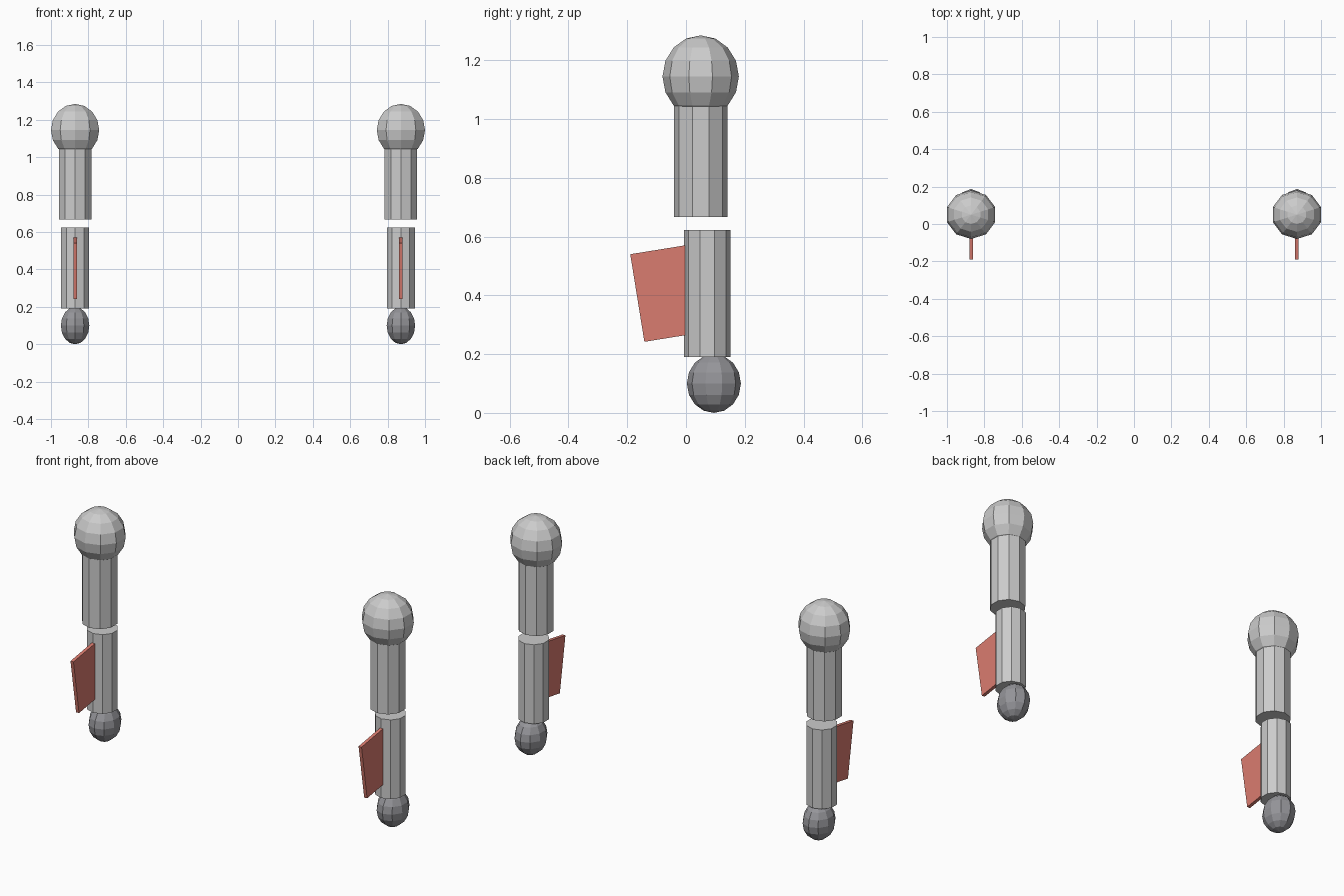
import bpy

if "Cube" in bpy.data.objects:
    bpy.data.objects.remove(bpy.data.objects["Cube"])

SIDES = 10


def material(name, color):
    m = bpy.data.materials.new(name)
    m.diffuse_color = (*color, 1)
    m.use_nodes = True
    m.node_tree.nodes["Principled BSDF"].inputs["Base Color"].default_value = m.diffuse_color
    return m


red = material("red", (0.70, 0.20, 0.16))
dark = material("dark_grey", (0.30, 0.30, 0.32))
grey = material("grey", (0.60, 0.60, 0.63))


def finish(name, mat):
    ob = bpy.context.object
    ob.name = name
    ob.data.materials.append(mat)
    return ob


def ball(name, loc, radii, mat):
    bpy.ops.mesh.primitive_uv_sphere_add(segments=SIDES, ring_count=8, radius=1, location=loc)
    bpy.context.object.scale = radii
    finish(name, mat)


def tube(name, x, y, z0, z1, r, mat):
    bpy.ops.mesh.primitive_cylinder_add(vertices=SIDES, radius=r, depth=z1 - z0,
                                        location=(x, y, (z0 + z1) / 2))
    finish(name, mat)


for side, s in (("left", -1), ("right", 1)):
    x = s * 0.871
    # shoulder and upper arm
    ball(side + "_shoulder", (x, 0.05, 1.145), (0.1355, 0.13, 0.14), grey)
    tube(side + "_upper_arm", x, 0.05, 0.667, 1.06, 0.091, grey)
    # forearm and fist
    tube(side + "_forearm", x, 0.072, 0.19, 0.623, 0.079, grey)
    ball(side + "_fist", (x, 0.095, 0.1), (0.08, 0.092, 0.1), dark)
    # tilted blade on the front of the forearm
    bpy.ops.mesh.primitive_cube_add(size=1, location=(x, -0.067, 0.407), rotation=(0.16, 0, 0))
    bpy.context.object.scale = (0.018, 0.2, 0.302)
    finish(side + "_forearm_fin", red)
